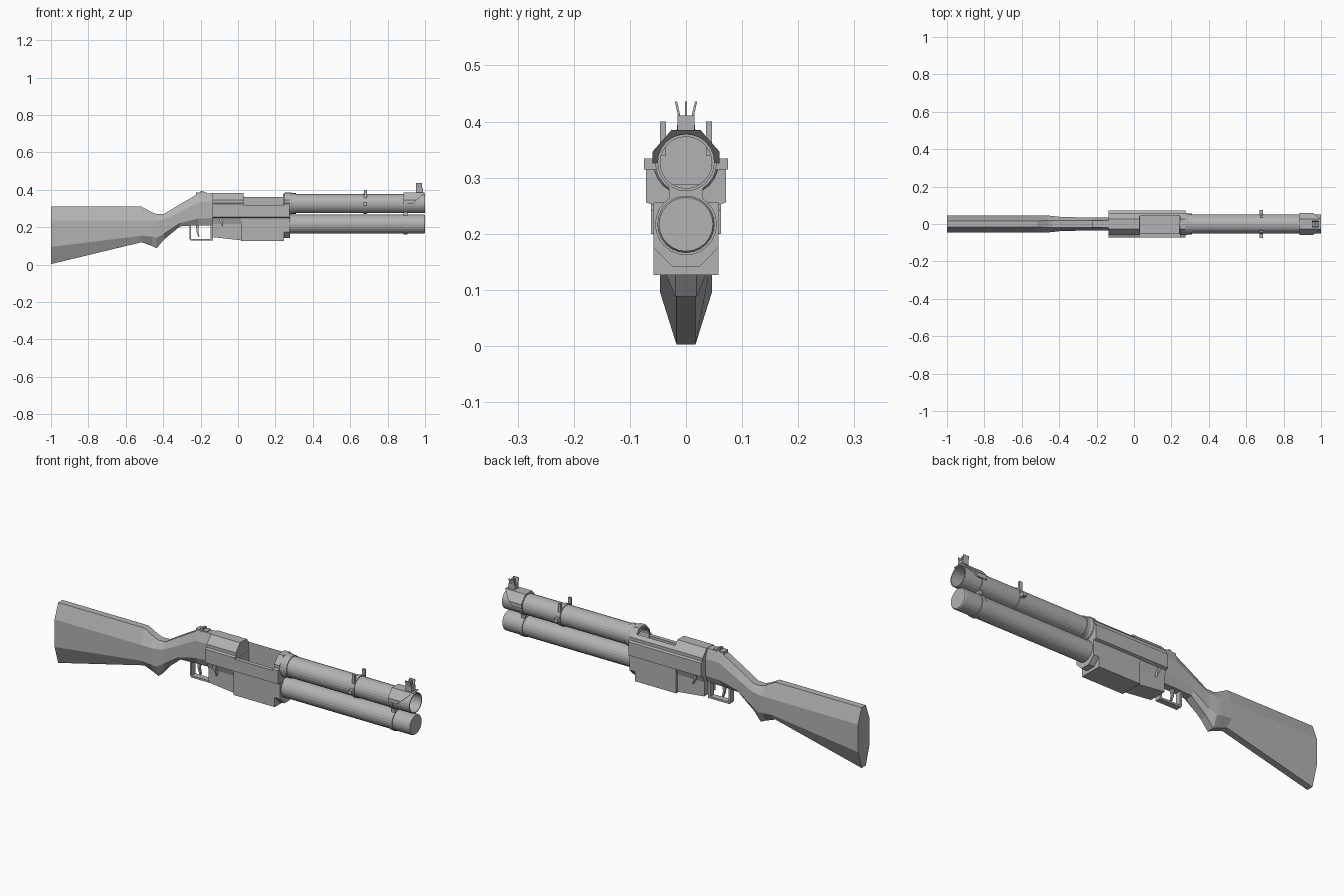
import bpy, bmesh, math
from mathutils import Vector

if "Cube" in bpy.data.objects:
    bpy.data.objects.remove(bpy.data.objects["Cube"])


def material(name, rgb):
    m = bpy.data.materials.new(name)
    m.diffuse_color = (*rgb, 1)
    m.use_nodes = True
    m.node_tree.nodes["Principled BSDF"].inputs["Base Color"].default_value = m.diffuse_color
    return m


GREY = material("grey", (0.45, 0.45, 0.45))
WHITE = material("white", (1, 1, 1))
BORE_Z, MAG_Z = 0.327, 0.217


def finish(name, bm, mat=GREY):
    bmesh.ops.recalc_face_normals(bm, faces=bm.faces)
    me = bpy.data.meshes.new(name)
    bm.to_mesh(me)
    bm.free()
    me.materials.append(mat)
    ob = bpy.data.objects.new(name, me)
    bpy.context.collection.objects.link(ob)
    return ob


def loft_bm(rings, caps=True, closed=False):
    bm = bmesh.new()
    vr = [[bm.verts.new(p) for p in r] for r in rings]
    n = len(vr[0])
    pairs = list(zip(vr, vr[1:])) + ([(vr[-1], vr[0])] if closed else [])
    for a, b in pairs:
        for i in range(n):
            j = (i + 1) % n
            bm.faces.new((a[i], a[j], b[j], b[i]))
    if caps and not closed:
        bm.faces.new(vr[0])
        bm.faces.new(vr[-1])
    return bm


def prism(name, yz, x0, x1, mat=GREY):
    return finish(name, loft_bm([[(x, y, z) for y, z in yz] for x in (x0, x1)]), mat)


def mirrored(half):
    """Right half of a y-z profile, bottom to top, mirrored to a full loop."""
    return half + [(-y, z) for y, z in reversed(half)]


def box(name, x, y, z, mat=GREY):
    return prism(name, [(y[0], z[0]), (y[1], z[0]), (y[1], z[1]), (y[0], z[1])], *x, mat)


def turned(name, prof, zc, closed=False, n=24):
    """Revolve (x, radius) points about a lengthwise axis at height zc."""
    rings = [[(x, r * math.cos(2 * math.pi * i / n), zc + r * math.sin(2 * math.pi * i / n))
              for i in range(n)] for x, r in prof]
    return finish(name, loft_bm(rings, closed=closed))


def cut(ob, cutter):
    m = ob.modifiers.new("cut", 'BOOLEAN')
    m.operation, m.solver, m.object = 'DIFFERENCE', 'EXACT', cutter
    bpy.context.view_layer.objects.active = ob
    bpy.ops.object.modifier_apply(modifier=m.name)
    bpy.data.objects.remove(cutter)


# Stock and wrist: x, bottom, lower edge, upper edge, top, half width, flat half width
sections = [
    (-1.00, .003, .095, .235, .31, .046, .017), (-.515, .12, .155, .235, .31, .046, .017),
    (-.46, .10, .15, .235, .28, .045, .018), (-.435, .088, .145, .235, .271, .043, .019),
    (-.395, .135, .165, .24, .272, .038, .019), (-.31, .205, .222, .282, .323, .036, .019),
    (-.215, .21, .246, .333, .378, .036, .019), (-.13, .21, .25, .335, .383, .036, .019)]
finish("stock", loft_bm([[(x, y, z) for y, z in mirrored([(t, a), (w, b), (w, c), (t, d)])]
                         for x, a, b, c, d, w, t in sections]))

# Receiver with an open loading port and bore
receiver = prism("receiver", mirrored([(.04, .2), (.056, .25), (.071, .256), (.071, .325),
                                       (.06, .33), (.06, .346), (.026, .384)]), -.135, .275)
cut(receiver, box("port_cutter", (.03, .245), (-.1, .043), (.318, .5)))
cut(receiver, box("pocket_cutter", (.031, .244), (-.05, .046), (.24, .45)))
cut(receiver, turned("bore_cutter", [(.2, .046), (.3, .046)], BORE_Z))
box("port_floor", (.031, .244), (-.05, .046), (.238, .244), WHITE)

# Lower receiver, belly box and chamfered front
finish("lower_receiver", loft_bm([[(x, y, z) for y, z in mirrored([(.046, zb), (.046, .256)])]
                                  for x, zb in ((-.135, .147), (.02, .13))]))
box("belly_box", (.015, .247), (-.058, .058), (.127, .254))
prism("belly_front", mirrored([(.025, .142), (.058, .176), (.058, .256)]), .245, .278)
for side in (-1, 1):
    finish("side_lever", loft_bm([
        [(x, side * y, z) for x, z in ((-.10, .254), (-.10, .25 - d), (-.08, .2), (-.085, .254 - d))]
        for y, d in ((.04, .01), (.062, .012))]))

# Barrel, rear collar and magazine tube
turned("barrel", [(.24, .051), (1, .051), (1, .046), (.24, .046)], BORE_Z, closed=True)
turned("barrel_collar", [(.25, .058), (.285, .058), (.29, .055), (.31, .055), (.31, .047), (.25, .047)],
       BORE_Z, closed=True)
turned("magazine_tube", [(.27, .051), (.995, .051), (1, .048)], MAG_Z)

# Clamp joining the tubes near the muzzle
for nm, zc in (("barrel_clamp", BORE_Z), ("magazine_clamp", MAG_Z)):
    turned(nm, [(.885, .055), (.905, .055), (.905, .048), (.885, .048)], zc, closed=True)
box("clamp_web", (.885, .905), (-.03, .03), (.258, .288))

# Middle barrel band with upright and sideways lugs
turned("barrel_band", [(.672, .055), (.69, .055), (.69, .048), (.672, .048)], BORE_Z, closed=True)
for side in (-1, 1):
    box("upright_lug", (.673, .689), sorted((side * .036, side * .046)), (.34, .40))
    box("side_lug", (.671, .691), sorted((side * .048, side * .075)), (.315, .334))

# Muzzle hood, sliced on a slope at the front
arc = [(.0505 * math.cos(math.pi * i / 12), BORE_Z + .0505 * math.sin(math.pi * i / 12))
       for i in range(13)]
hood = [(-.06, .325), (-.06, .346), (-.026, .385), (.026, .385), (.06, .346), (.06, .325)]
bm = loft_bm([[(x, y, z) for y, z in hood + arc] for x in (.885, 1.0)])
bmesh.ops.bisect_plane(bm, geom=bm.verts[:] + bm.edges[:] + bm.faces[:], plane_co=(.95, 0, .34),
                       plane_no=Vector((.045, 0, -.05)).normalized(), clear_outer=True)
bmesh.ops.holes_fill(bm, edges=[e for e in bm.edges if e.is_boundary])
finish("muzzle_hood", bm)

# Front sight: base, centre blade and two flared ears
box("front_sight_base", (.953, .988), (-.015, .015), (.378, .411))
box("front_sight_blade", (.96, .98), (-.002, .002), (.41, .436))
for side in (-1, 1):
    prism("front_sight_ear", [(side * y, z) for y, z in
                              ((.010, .41), (.014, .41), (.020, .436), (.016, .436))], .953, .985)

# Rear sight on the tang
box("rear_sight_base", (-.225, -.165), (-.018, .018), (.372, .386))
for side in (-1, 1):
    box("rear_sight_leaf", (-.20, -.185), sorted((side * .005, side * .016)), (.38, .394))

# Trigger guard and trigger
for nm, x, z in (("guard_rear", (-.26, -.25), (.135, .215)), ("guard_front", (-.147, -.135), (.13, .22)),
                 ("guard_bottom", (-.255, -.135), (.128, .138))):
    box(nm, x, (-.015, .015), z)
finish("trigger", loft_bm([[(x, y, z) for x, z in
                            ((-.225, .22), (-.222, .175), (-.212, .148), (-.206, .15), (-.212, .178), (-.208, .22))]
                           for y in (-.006, .006)]))
